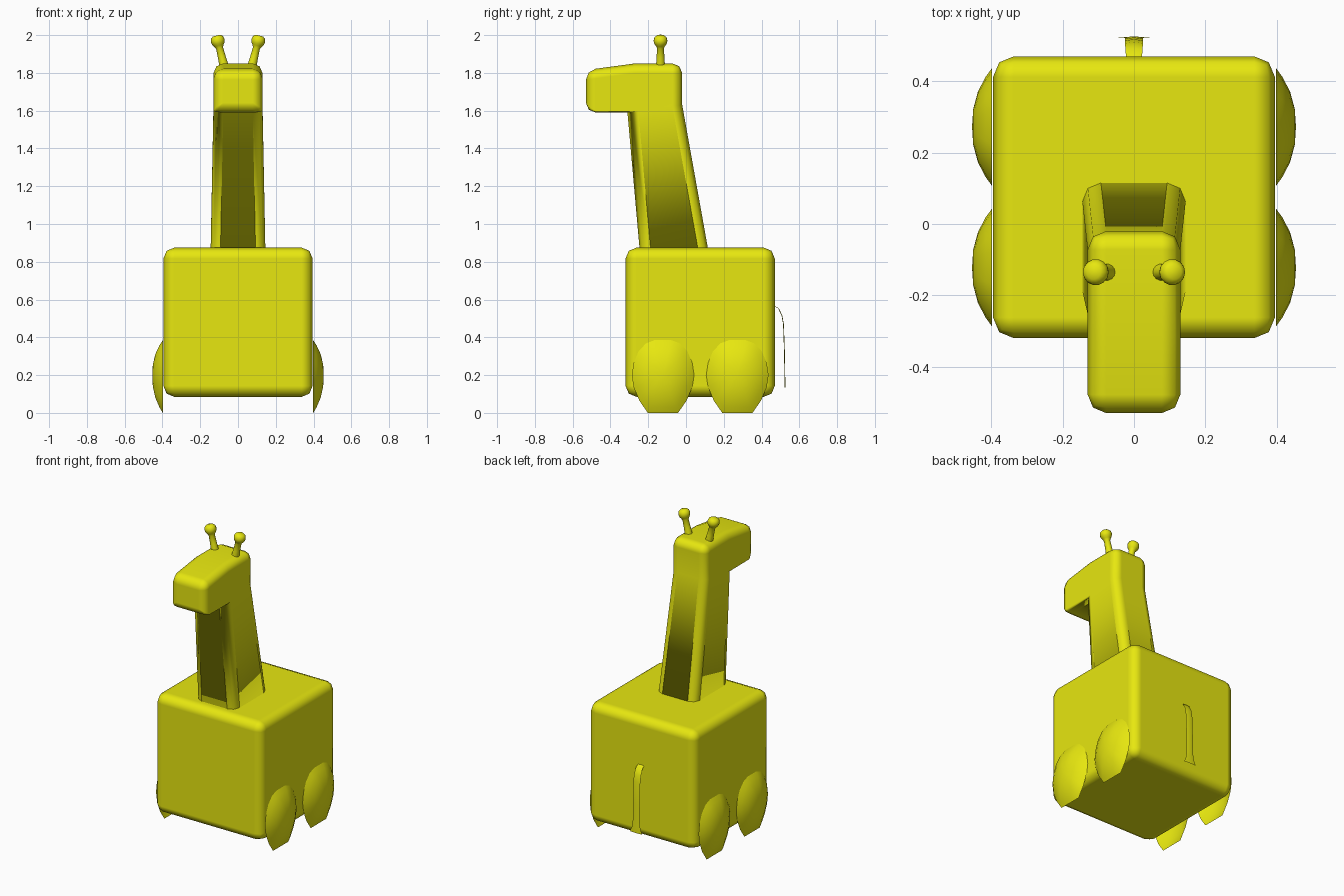
import bpy, bmesh, math
from mathutils import Matrix, Vector

if "Cube" in bpy.data.objects:
    bpy.data.objects.remove(bpy.data.objects["Cube"])

yellow = bpy.data.materials.new("yellow")
yellow.diffuse_color = (0.8, 0.8, 0.005, 1)
yellow.use_nodes = True
yellow.node_tree.nodes["Principled BSDF"].inputs["Base Color"].default_value = yellow.diffuse_color


def make(name, verts, faces, smooth=True):
    """Mesh object with outward normals, smooth shading and the shared colour."""
    me = bpy.data.meshes.new(name)
    bm = bmesh.new()
    vs = [bm.verts.new(v) for v in verts]
    for f in faces:
        bm.faces.new([vs[i] for i in f])
    bmesh.ops.recalc_face_normals(bm, faces=bm.faces)
    for f in bm.faces:
        f.smooth = smooth
    bm.to_mesh(me)
    bm.free()
    me.materials.append(yellow)
    ob = bpy.data.objects.new(name, me)
    bpy.context.collection.objects.link(ob)
    return ob


def add_bevel(ob, width, limit):
    b = ob.modifiers.new("rounded", 'BEVEL')
    b.width, b.segments, b.limit_method = width, 2, limit
    b.harden_normals = True


# Body: rounded box
corners = [(x, y, z) for x in (-.395, .395) for y in (-.32, .47) for z in (.085, .875)]
body = make("body", corners, [(0, 1, 3, 2), (4, 6, 7, 5), (0, 4, 5, 1),
                              (2, 3, 7, 6), (0, 2, 6, 4), (1, 5, 7, 3)])
add_bevel(body, 0.058, 'ANGLE')

# Neck and head: side profile (y, z, half width) bridged across x
profile = [(-.245, .86, .145), (.118, .86, .145), (-.02, 1.63, .13), (-.02, 1.85, .13),
           (-.27, 1.85, .13), (-.53, 1.815, .13), (-.53, 1.59, .13), (-.31, 1.59, .13)]
n = len(profile)
verts = [(s * w, y, z) for s in (-1, 1) for y, z, w in profile]
faces = [(i, (i + 1) % n, (i + 1) % n + n, i + n) for i in range(n)]
for side in ((0, 1, 2, 7), (7, 2, 3, 4), (6, 7, 4, 5)):
    faces += [side, tuple(i + n for i in side)]
neck = make("neck_and_head", verts, faces)
weight = neck.data.attributes.new("bevel_weight_edge", 'FLOAT', 'EDGE')
for e in neck.data.edges:
    a, b = sorted(e.vertices)
    if b - a == n:                                   # edges across the head
        weight.data[e.index].value = 1.0 if a in (3, 5, 6) else 0.0
    else:                                            # edges along the profile
        a, b = a % n, b % n
        along = (b - a) in (1, n - 1) and (a, b) != (0, 1)
        weight.data[e.index].value = 1.0 if along else 0.0
add_bevel(neck, 0.052, 'WEIGHT')

# Feet: shallow open domes with a flat bottom edge
half_rim = [(.045, .385), (.09, .368), (.13, .325), (.155, .265), (.165, .2),
            (.155, .135), (.125, .065), (.08, 0)]
rim = half_rim + [(-y, z) for y, z in reversed(half_rim)]
m = len(rim)
rings = (1.0, .85, .6, .3)
for side, sx in (("right", 1), ("left", -1)):
    for place, cy in (("front", -.122), ("back", .272)):
        verts = [(sx * (.398 + .056 * (1 - t ** 2.4)), cy + t * y, .2 + t * (z - .2))
                 for t in rings for y, z in rim]
        verts.append((sx * .454, cy, .2))
        faces = [(r * m + i, r * m + (i + 1) % m, (r + 1) * m + (i + 1) % m, (r + 1) * m + i)
                 for r in range(len(rings) - 1) for i in range(m)]
        last = (len(rings) - 1) * m
        faces += [(last + i, last + (i + 1) % m, len(verts) - 1) for i in range(m)]
        make(f"{place}_{side}_foot", verts, faces)

# Tail: thin hanging ribbon that flares at the tip (y, z, half width)
strip = [(.465, .567, .022), (.488, .553, .024), (.506, .515, .025), (.514, .47, .025),
         (.519, .33, .025), (.521, .21, .025), (.522, .165, .032), (.522, .135, .045)]
verts = [(k * w, y + (.004 if k == 0 else 0), z) for y, z, w in strip for k in (-1, 0, 1)]
faces = [(3 * r + c, 3 * r + c + 1, 3 * r + c + 4, 3 * r + c + 3)
         for r in range(len(strip) - 1) for c in range(2)]
make("tail", verts, faces)

# Horns: turned stalk with a rounded knob, tilted outwards
turn = [(.025, -.02), (.021, .04), (.019, .09), (.026, .103), (.034, .115), (.037, .13),
        (.033, .146), (.02, .157)]
seg = 14
for side, sx in (("right", 1), ("left", -1)):
    tilt = (Matrix.Translation((sx * .076, -.135, 1.845))
            @ Matrix.Rotation(sx * math.radians(14), 4, 'Y'))
    verts = [tilt @ Vector((r * math.cos(2 * math.pi * i / seg),
                            r * math.sin(2 * math.pi * i / seg), z))
             for r, z in turn for i in range(seg)]
    faces = [(k * seg + i, k * seg + (i + 1) % seg,
              (k + 1) * seg + (i + 1) % seg, (k + 1) * seg + i)
             for k in range(len(turn) - 1) for i in range(seg)]
    faces.append(tuple(range((len(turn) - 1) * seg, len(turn) * seg)))
    make(f"{side}_horn", verts, faces)
